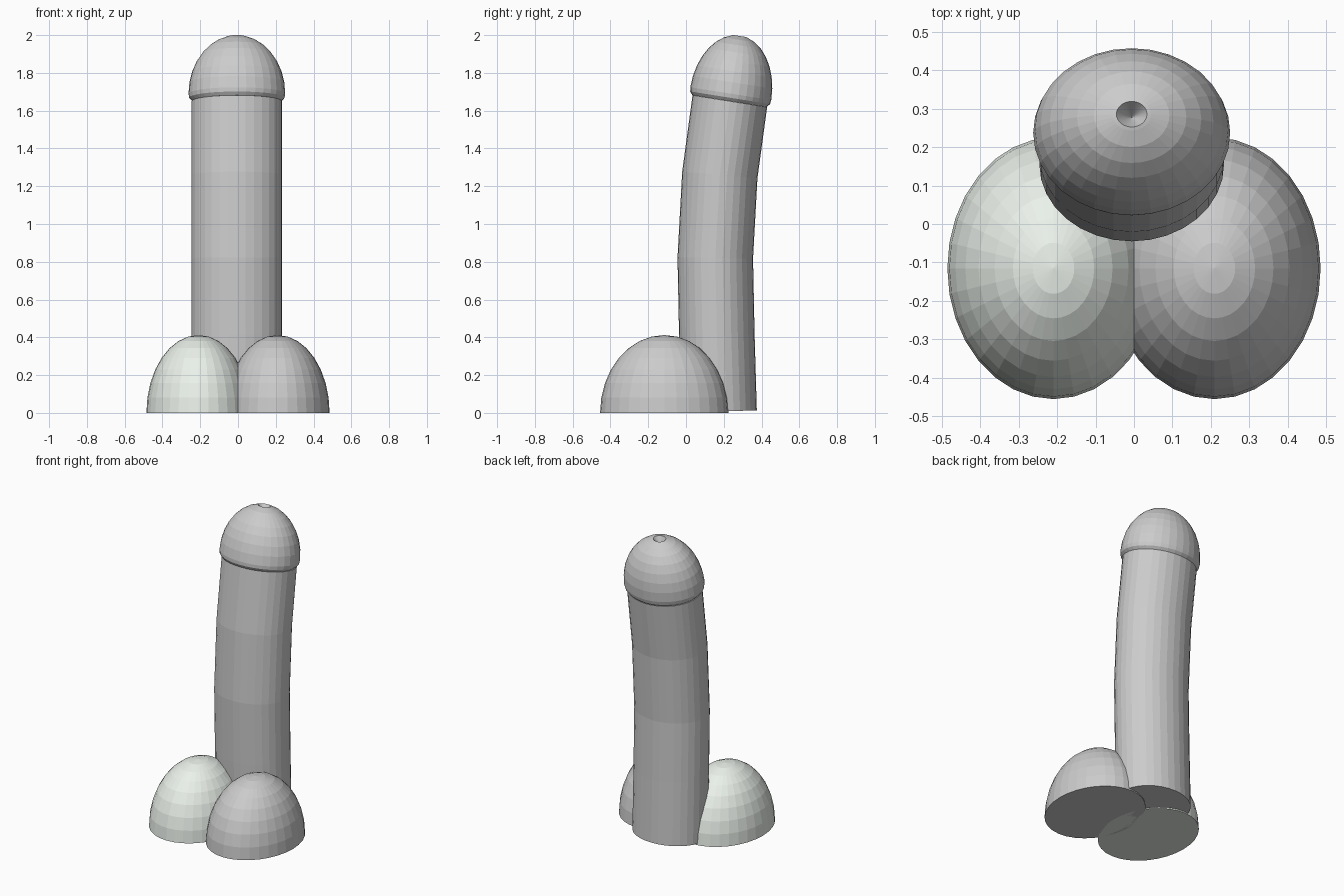
import bpy, bmesh, math
from mathutils import Vector

if "Cube" in bpy.data.objects:
    bpy.data.objects.remove(bpy.data.objects["Cube"])

SEG = 32


def loft(name, rings, tip=None, cap_bottom=True):
    """Skin elliptical rings (cx, cy, cz, rx, ry, tilt), closed by a tip point or a flat cap."""
    bm = bmesh.new()
    loops = []
    for cx, cy, cz, rx, ry, tilt in rings:
        loop = []
        for i in range(SEG):
            a = 2 * math.pi * i / SEG
            x, y = rx * math.cos(a), ry * math.sin(a)
            loop.append(bm.verts.new((cx + x, cy + y * math.cos(tilt), cz - y * math.sin(tilt))))
        loops.append(loop)
    for lo, hi in zip(loops, loops[1:]):
        for i in range(SEG):
            j = (i + 1) % SEG
            bm.faces.new((lo[i], lo[j], hi[j], hi[i]))
    if cap_bottom:
        bm.faces.new(loops[0][::-1])
    if tip is None:
        bm.faces.new(loops[-1])
    else:
        t = bm.verts.new(tip)
        for i in range(SEG):
            bm.faces.new((loops[-1][i], loops[-1][(i + 1) % SEG], t))
    bmesh.ops.recalc_face_normals(bm, faces=bm.faces)
    mesh = bpy.data.meshes.new(name)
    bm.to_mesh(mesh)
    bm.free()
    obj = bpy.data.objects.new(name, mesh)
    bpy.context.collection.objects.link(obj)
    return obj


# Curved shaft: (centre y, centre z, tilt in degrees)
path = [(0.175, 0.008, -1.5), (0.163, 0.42, -1.5), (0.155, 0.82, 1),
        (0.179, 1.26, 5), (0.232, 1.65, 9)]
loft("shaft", [(-0.006, y, z, 0.24, 0.2, math.radians(t)) for y, z, t in path])

# Tilted domed cap with a rounded lip and a small conical dimple at the top
TILT = math.radians(9)
AXIS = Vector((0, math.sin(TILT), math.cos(TILT)))
CENTRE = Vector((-0.006, 0.237, 1.69))
HEIGHT = 0.312
profile = [(0.92, -0.04), (0.985, -0.022)]
profile += [(math.cos(a), HEIGHT * math.sin(a))
            for a in (math.radians(11.25 * k) for k in range(8))]
profile.append((0.155, HEIGHT * 0.99))
rings = []
for r, h in profile:
    c = CENTRE + AXIS * h
    rings.append((c.x, c.y, c.z, 0.256 * r, 0.217 * r, TILT))
loft("domed_cap", rings, tip=CENTRE + AXIS * (HEIGHT - 0.06))

# Pair of half-ellipsoid base lobes
tint = bpy.data.materials.new("pale_green_grey")
tint.diffuse_color = (0.83, 0.88, 0.83, 1)
tint.use_nodes = True
tint.node_tree.nodes["Principled BSDF"].inputs["Base Color"].default_value = tint.diffuse_color
for side, label in ((-1, "left"), (1, "right")):
    lobe = [(side * 0.209, -0.115, 0.412 * math.sin(a),
             0.276 * math.cos(a), 0.34 * math.cos(a), 0)
            for a in (math.radians(11.25 * k) for k in range(8))]
    obj = loft(label + "_base_lobe", lobe, tip=(side * 0.209, -0.115, 0.412))
    if side < 0:
        obj.data.materials.append(tint)
